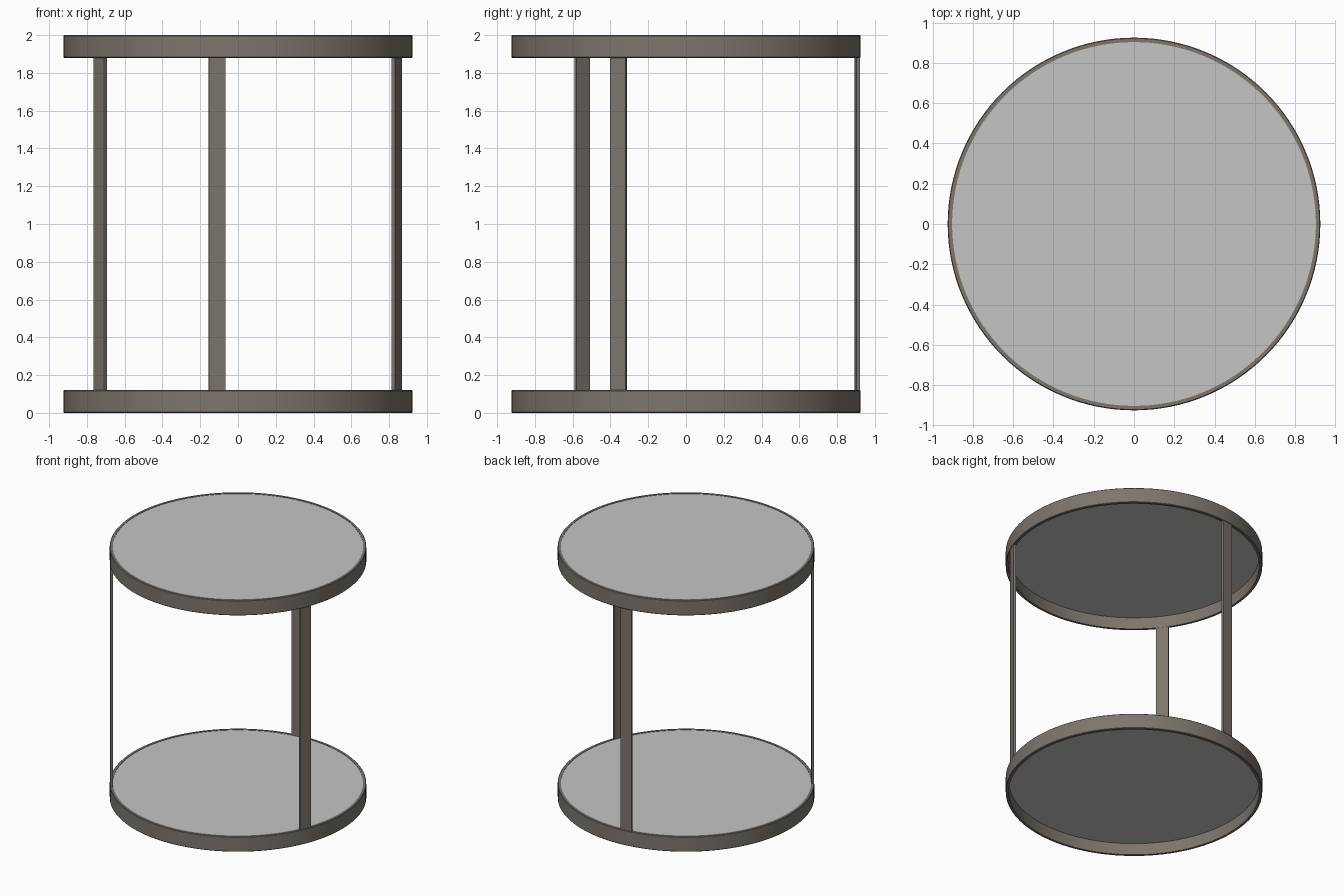
import bpy, bmesh, math
from mathutils import Matrix, Vector

cube = bpy.data.objects.get("Cube")
if cube:
    bpy.data.objects.remove(cube, do_unlink=True)

R_OUT, R_IN = 0.925, 0.903   # hoop radii
HOOP_H, HEIGHT = 0.12, 2.0
SEGMENTS = 128


def make_material(name, rgb):
    mat = bpy.data.materials.new(name)
    mat.use_nodes = True
    mat.diffuse_color = (*rgb, 1)
    mat.node_tree.nodes["Principled BSDF"].inputs["Base Color"].default_value = (*rgb, 1)
    return mat


metal = make_material("warm grey metal", (0.205, 0.18, 0.155))
pale = make_material("pale grey panel", (0.56, 0.56, 0.55))


def add_object(name, bm, mat):
    bmesh.ops.recalc_face_normals(bm, faces=bm.faces)
    mesh = bpy.data.meshes.new(name)
    bm.to_mesh(mesh)
    bm.free()
    mesh.materials.append(mat)
    obj = bpy.data.objects.new(name, mesh)
    bpy.context.collection.objects.link(obj)
    bpy.ops.object.select_all(action='DESELECT')
    obj.select_set(True)
    bpy.context.view_layer.objects.active = obj
    bpy.ops.object.shade_smooth_by_angle(angle=math.radians(30))
    return obj


def add_hoop(name, z):
    # Rectangular section with a small chamfer on the outer edges, spun about z
    c = 0.004
    section = [(R_IN, 0), (R_OUT - c, 0), (R_OUT, c),
               (R_OUT, HOOP_H - c), (R_OUT - c, HOOP_H), (R_IN, HOOP_H)]
    bm = bmesh.new()
    verts = [bm.verts.new((r, 0, z + h)) for r, h in section]
    edges = [bm.edges.new((a, b)) for a, b in zip(verts, verts[1:] + verts[:1])]
    bmesh.ops.spin(bm, geom=verts + edges, axis=(0, 0, 1), cent=(0, 0, 0),
                   angle=math.tau, steps=SEGMENTS)
    bmesh.ops.remove_doubles(bm, verts=bm.verts, dist=0.0005)
    add_object(name, bm, metal)


def add_panel(name, top):
    thick = 0.025
    bm = bmesh.new()
    bmesh.ops.create_cone(bm, cap_ends=True, segments=SEGMENTS, radius1=R_IN,
                          radius2=R_IN, depth=thick,
                          matrix=Matrix.Translation((0, 0, top - thick / 2)))
    add_object(name, bm, pale)


def add_leg(name, degrees):
    # Flat bar lying against the rim, its wide face turned outward
    length = HEIGHT - 2 * HOOP_H
    bm = bmesh.new()
    bmesh.ops.create_cube(bm, size=1)
    bmesh.ops.scale(bm, vec=(0.02, 0.09, length), verts=bm.verts)
    bmesh.ops.translate(bm, vec=Vector((0.913, 0, HEIGHT / 2)), verts=bm.verts)
    bmesh.ops.rotate(bm, cent=(0, 0, 0), verts=bm.verts,
                     matrix=Matrix.Rotation(math.radians(degrees), 3, 'Z'))
    add_object(name, bm, metal)


# Two matching trays: hoop plus panel set just below the rim
for level, z in (("bottom", 0), ("top", HEIGHT - HOOP_H)):
    add_hoop(level + "_hoop", z)
    add_panel(level + "_panel", z + HOOP_H - 0.003)

# Three evenly spaced legs
for i, side in enumerate(("back", "front_right", "front_left")):
    add_leg(side + "_leg", 97 + 120 * i)
